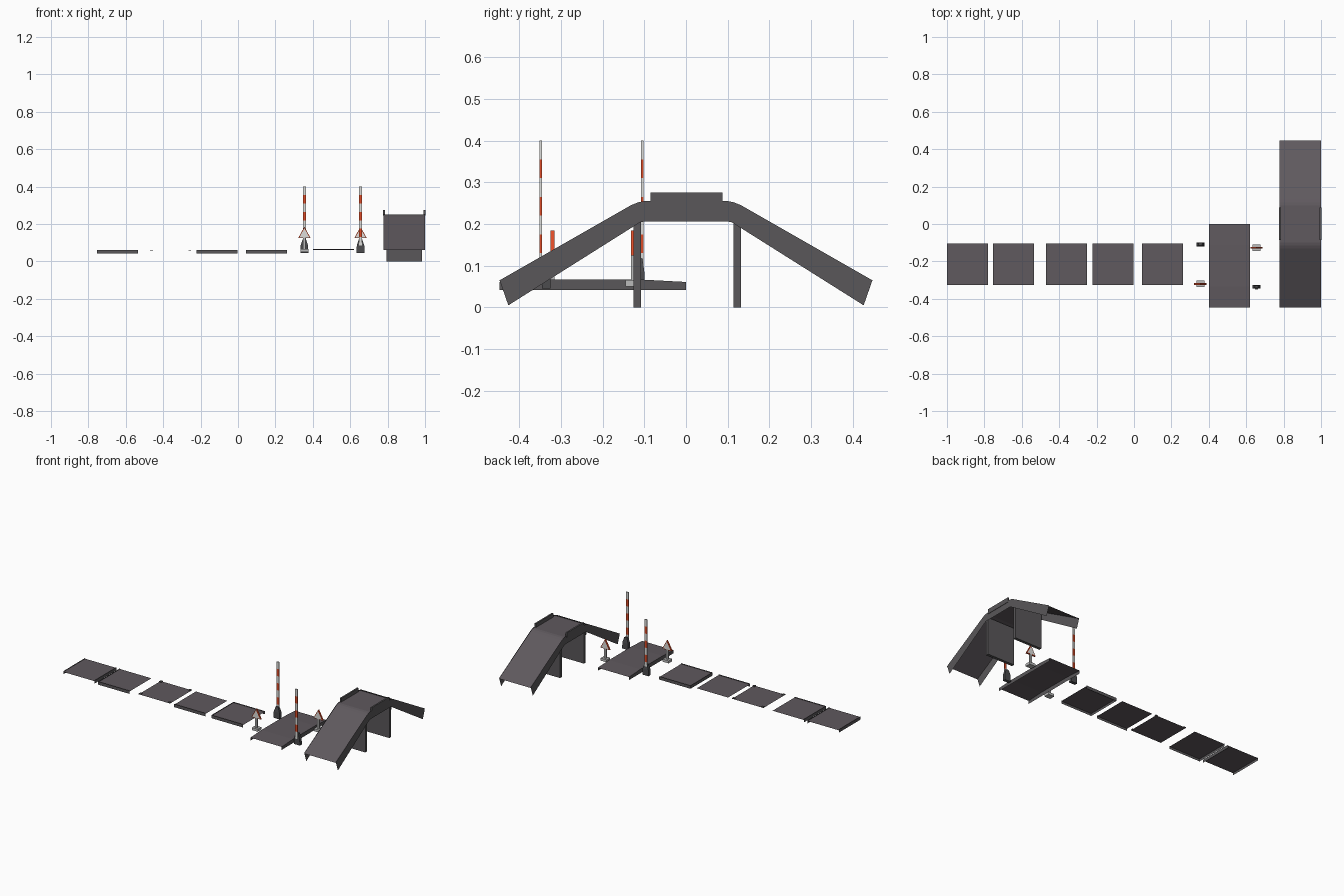
import bpy, bmesh, math
from mathutils import Vector

if "Cube" in bpy.data.objects:
    bpy.data.objects.remove(bpy.data.objects["Cube"])


def material(name, rgb):
    m = bpy.data.materials.new(name)
    m.diffuse_color = (*rgb, 1)
    m.use_nodes = True
    m.node_tree.nodes["Principled BSDF"].inputs["Base Color"].default_value = m.diffuse_color
    return m


ROAD = material("asphalt grey", (0.115, 0.10, 0.112))
EDGE = material("dark edge grey", (0.10, 0.095, 0.10))
BASE = material("charcoal base", (0.07, 0.07, 0.075))
WHITE = material("off white", (0.72, 0.72, 0.70))
RED = material("signal red", (0.72, 0.07, 0.02))
STONE = material("light grey", (0.5, 0.5, 0.5))


def build(name, polys, mats):
    """polys: list of (points, material index)"""
    bm = bmesh.new()
    for pts, mi in polys:
        f = bm.faces.new([bm.verts.new(p) for p in pts])
        f.material_index = mi
    bmesh.ops.remove_doubles(bm, verts=bm.verts, dist=1e-5)
    me = bpy.data.meshes.new(name)
    bm.to_mesh(me)
    bm.free()
    for m in mats:
        me.materials.append(m)
    ob = bpy.data.objects.new(name, me)
    bpy.context.collection.objects.link(ob)
    return ob


def prism(name, c0, s0, c1, s1, mat):
    """Tapered box from lower rectangle (centre, size) to upper rectangle"""
    def ring(c, s):
        return [Vector((c[0] + a * s[0] / 2, c[1] + b * s[1] / 2, c[2]))
                for a, b in ((-1, -1), (1, -1), (1, 1), (-1, 1))]
    lo, hi = ring(c0, s0), ring(c1, s1)
    polys = [(lo[::-1], 0), (hi, 0)]
    for i in range(4):
        j = (i + 1) % 4
        polys.append(([lo[i], lo[j], hi[j], hi[i]], 0))
    return build(name, polys, [mat])


def box(name, x, y, z, mat):
    c = ((x[0] + x[1]) / 2, (y[0] + y[1]) / 2)
    s = (x[1] - x[0], y[1] - y[0])
    return prism(name, (*c, z[0]), s, (*c, z[1]), s, mat)


# --- road tiles: thin deck with sheet edges on the closed sides ---
Y0, Y1 = -0.325, -0.105
ZB, ZD, ZT = 0.042, 0.057, 0.062


def tile(name, x0, sides):
    x1 = x0 + 0.22
    polys = [([(x0, Y0, ZD), (x1, Y0, ZD), (x1, Y1, ZD), (x0, Y1, ZD)], 0)]
    ends = {"front": ((x0, Y0), (x1, Y0)), "right": ((x1, Y0), (x1, Y1)),
            "back": ((x1, Y1), (x0, Y1)), "left": ((x0, Y1), (x0, Y0))}
    for s in sides:
        a, b = ends[s]
        polys.append(([(*a, ZB), (*b, ZB), (*b, ZT), (*a, ZT)], 1))
    build(name, polys, [ROAD, EDGE])


tile("straight_tile", -1.0, ["left", "right"])
tile("corner_tile", -0.755, ["front", "left"])
tile("cross_tile", -0.47, [])
tile("junction_tile", -0.222, ["front"])
tile("end_tile", 0.042, ["front", "back", "left"])

# small corner kerbs of the crossroads tile
for i, x in enumerate((-0.47, -0.265)):
    for j, y in enumerate((Y0, Y1 - 0.015)):
        box(f"cross_kerb_{i}{j}", (x, x + 0.015), (y, y + 0.015), (0.057, 0.062), EDGE)


# --- swept decks with hanging side skirts ---
def deck(name, x0, x1, top, low, drop):
    polys = []
    for i in range(len(top) - 1):
        (ya, za), (yb, zb) = top[i], top[i + 1]
        polys.append(([(x0, ya, za - drop), (x1, ya, za - drop),
                       (x1, yb, zb - drop), (x0, yb, zb - drop)], 0))
        for x in (x0, x1):
            q = [(x, *top[i]), (x, *low[i]), (x, *low[i + 1]), (x, *top[i + 1])]
            polys.append((q if x == x0 else q[::-1], 1))
    build(name, polys, [ROAD, EDGE])


def mirrored(half):
    return half + [(-y, z) for y, z in reversed(half)]


top = mirrored([(-0.447, 0.065), (-0.132, 0.245), (-0.115, 0.252), (-0.10, 0.255)])
low = mirrored([(-0.426, 0.005), (-0.118, 0.199), (-0.11, 0.204), (-0.10, 0.206)])
deck("bridge_deck", 0.778, 1.0, top, low, 0.004)

# level crossing deck with a slight hump
hump = [(-0.447, 0.061), (-0.335, 0.067), (-0.112, 0.067), (0.0, 0.061)]
deck("crossing_deck", 0.4, 0.62, hump, [(y, 0.042) for y, z in hump], 0.0)

# bridge pillars and guard rails
for side, y in (("front", -0.117), ("back", 0.123)):
    box(f"{side}_pillar", (0.793, 0.983), (y - 0.009, y + 0.009), (0, 0.248 - 0.01), EDGE)
for side, x in (("left", 0.775), ("right", 0.992)):
    box(f"{side}_guard_rail", (x, x + 0.01), (-0.085, 0.088), (0.245, 0.275), EDGE)


# --- barriers with striped poles ---
def barrier(tag, x, y, d):
    prism(f"{tag}_barrier_foot", (x, y, 0.045), (0.042, 0.02), (x, y, 0.085), (0.04, 0.02), BASE)
    prism(f"{tag}_barrier_head", (x, y, 0.085), (0.04, 0.02), (x, y, 0.118), (0.018, 0.012), BASE)
    z, red = 0.085, False
    py = y + d
    polys = []
    levels = [0.085, 0.13, 0.175, 0.22, 0.265, 0.31, 0.355, 0.40]
    ring = [(x + a * 0.008, py + b * 0.003) for a, b in ((-1, -1), (1, -1), (1, 1), (-1, 1))]
    for i in range(len(levels) - 1):
        for k in range(4):
            a, b = ring[k], ring[(k + 1) % 4]
            polys.append(([(*a, levels[i]), (*b, levels[i]),
                           (*b, levels[i + 1]), (*a, levels[i + 1])], i % 2))
    polys.append(([(*p, levels[-1]) for p in ring], 0))
    build(f"{tag}_barrier_pole", polys, [WHITE, RED])


barrier("back", 0.355, -0.11, 0.005)
barrier("front", 0.655, -0.335, -0.013)


# --- triangular warning signs ---
def sign(tag, x, y):
    box(f"{tag}_sign_base", (x - 0.021, x + 0.021), (y - 0.018, y + 0.018), (0.05, 0.066), STONE)
    box(f"{tag}_sign_post", (x - 0.007, x + 0.007), (y - 0.005, y + 0.005), (0.066, 0.13), STONE)

    def tri(s, yy):
        c = 0.145
        return [(x - 0.033 * s, yy, c - 0.02 * s), (x + 0.033 * s, yy, c - 0.02 * s),
                (x, yy, c + 0.04 * s)]
    f, b = tri(1, y - 0.005), tri(1, y + 0.005)
    polys = [(f, 0), (b[::-1], 0)]
    for i in range(3):
        j = (i + 1) % 3
        polys.append(([f[j], f[i], b[i], b[j]], 0))
    polys.append((tri(0.8, y - 0.006), 1))
    polys.append((tri(0.8, y + 0.006)[::-1], 1))
    build(f"{tag}_sign_plate", polys, [RED, WHITE])


sign("front", 0.355, -0.32)
sign("back", 0.655, -0.127)
